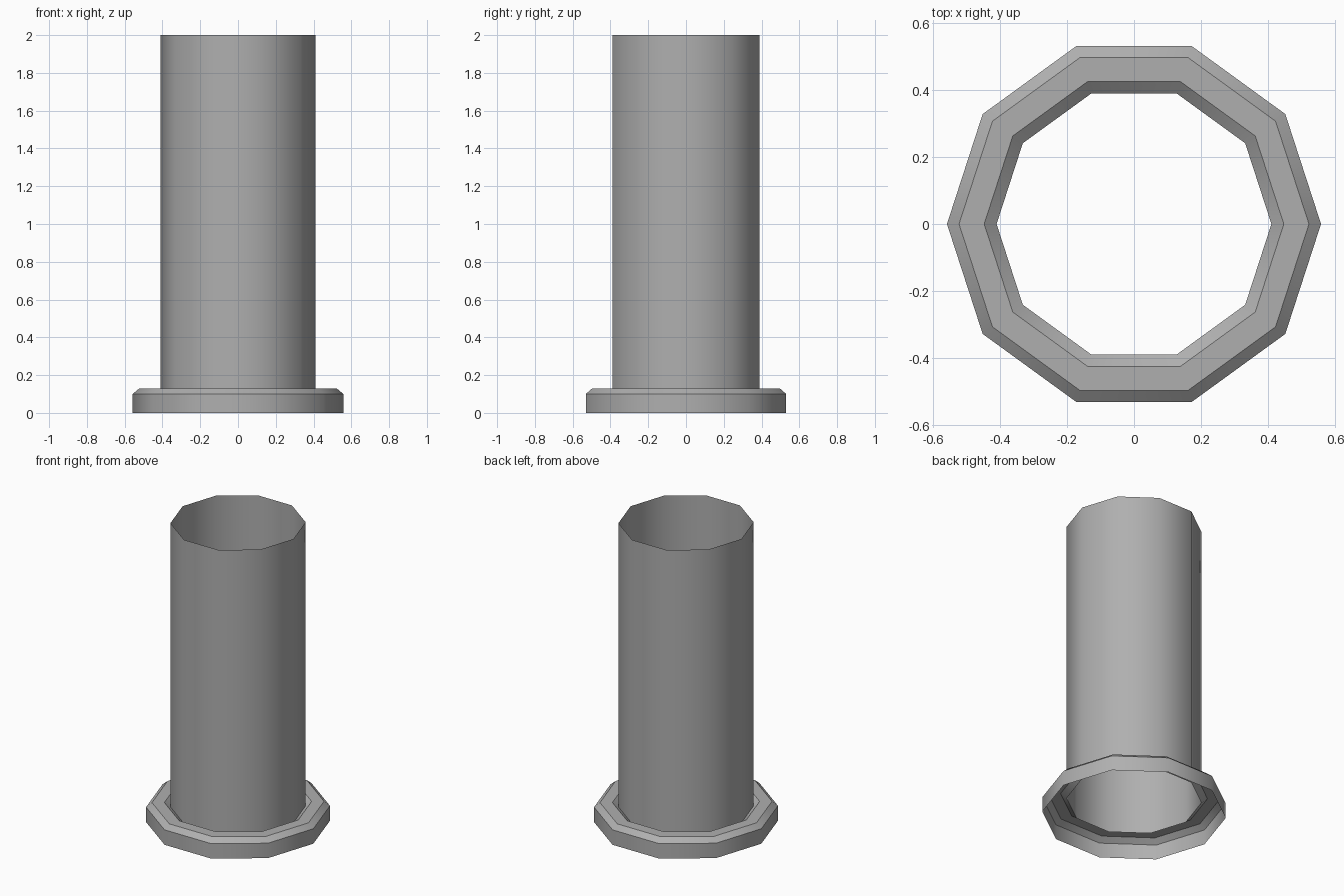
import bpy, bmesh
from math import cos, sin, tau, radians

if "Cube" in bpy.data.objects:
    bpy.data.objects.remove(bpy.data.objects["Cube"])

SIDES = 10


def lathe(name, profile, material):
    """Open ten-sided shell swept from (radius, height) points."""
    bm = bmesh.new()
    rings = [[bm.verts.new((r * cos(tau * i / SIDES), r * sin(tau * i / SIDES), z))
              for i in range(SIDES)] for r, z in profile]
    for low, high in zip(rings, rings[1:]):
        for i in range(SIDES):
            j = (i + 1) % SIDES
            bm.faces.new((low[i], low[j], high[j], high[i]))
    mesh = bpy.data.meshes.new(name)
    bm.to_mesh(mesh)
    bm.free()
    mesh.materials.append(material)
    obj = bpy.data.objects.new(name, mesh)
    bpy.context.collection.objects.link(obj)
    bpy.ops.object.select_all(action='DESELECT')
    obj.select_set(True)
    bpy.context.view_layer.objects.active = obj
    bpy.ops.object.shade_smooth_by_angle(angle=radians(38))
    return obj


dark_grey = bpy.data.materials.new("dark_grey")
dark_grey.diffuse_color = (0.43, 0.43, 0.43, 1)
dark_grey.use_nodes = True
dark_grey.node_tree.nodes["Principled BSDF"].inputs["Base Color"].default_value = dark_grey.diffuse_color

# Hollow pipe with a bevelled flange, open at both ends
lathe("flanged_pipe", [
    (0.558, 0.0), (0.558, 0.10),    # flange rim
    (0.522, 0.13), (0.447, 0.13),   # outer bevel and flat top
    (0.41, 0.10), (0.41, 2.0),      # inner bevel and pipe wall
], dark_grey)
